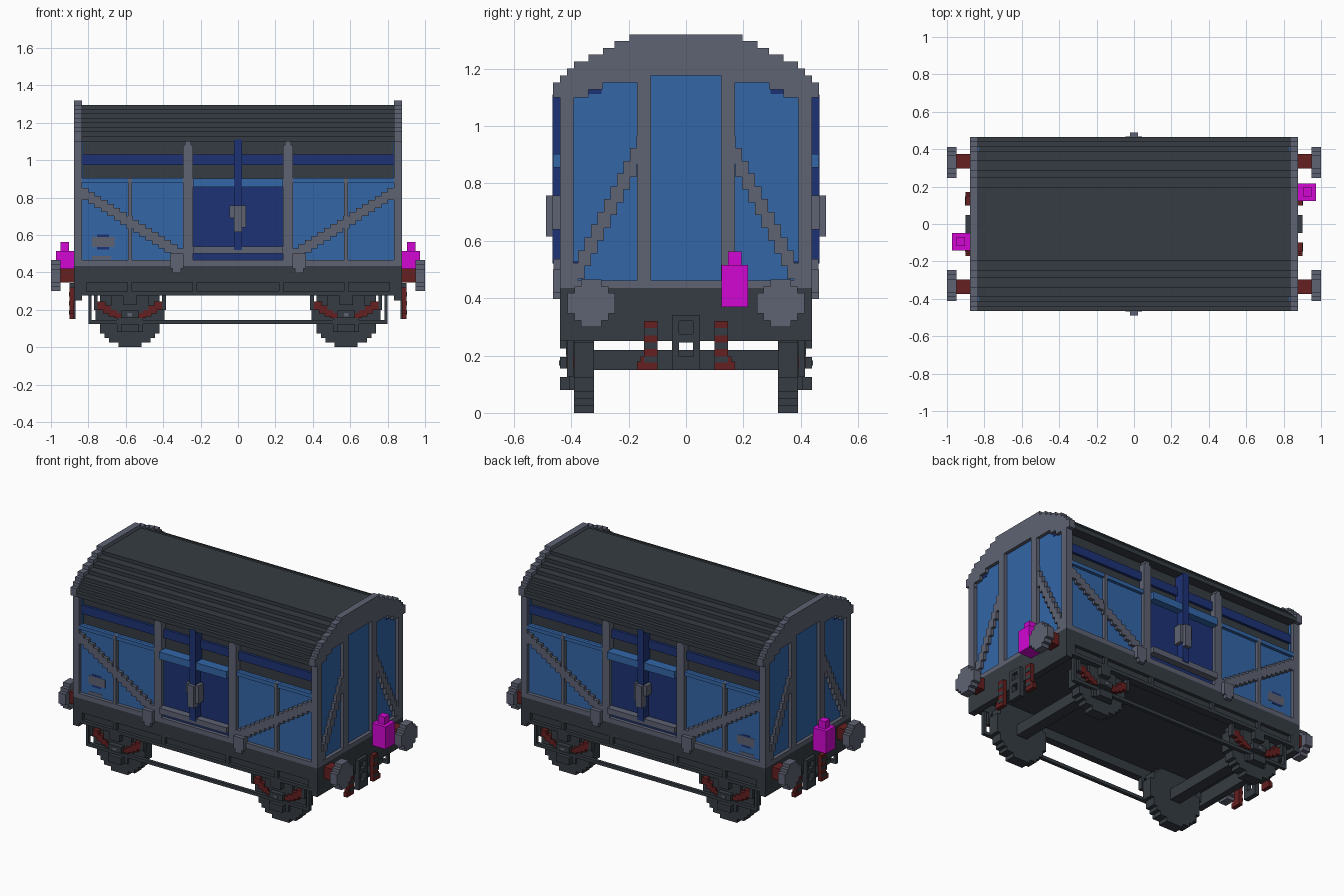
import bpy, bmesh, math

cube = bpy.data.objects.get("Cube")
if cube:
    bpy.data.objects.remove(cube, do_unlink=True)

V = 0.024  # size of one block step


def material(name, rgb):
    m = bpy.data.materials.new(name)
    m.use_nodes = True
    m.diffuse_color = (*rgb, 1)
    b = m.node_tree.nodes["Principled BSDF"]
    b.inputs["Base Color"].default_value = (*rgb, 1)
    b.inputs["Roughness"].default_value = 0.8
    return m


DARK = material("dark grey", (0.036, 0.045, 0.054))
GREY = material("mid grey", (0.112, 0.125, 0.172))
BLUE = material("blue", (0.033, 0.133, 0.390))
NAVY = material("navy", (0.012, 0.032, 0.178))
RED = material("dark red", (0.130, 0.014, 0.014))
PINK = material("magenta", (0.65, 0.002, 0.65))


def boxes(name, mat, items, mirror=""):
    """Join boxes (x0, x1, y0, y1, z0, z1), repeated across the named axes."""
    bm = bmesh.new()
    for sx in ((1, -1) if "x" in mirror else (1,)):
        for sy in ((1, -1) if "y" in mirror else (1,)):
            for x0, x1, y0, y1, z0, z1 in items:
                r = bmesh.ops.create_cube(bm, size=1)
                for v in r["verts"]:
                    v.co.x = sx * ((x0 + x1) / 2 + v.co.x * (x1 - x0))
                    v.co.y = sy * ((y0 + y1) / 2 + v.co.y * (y1 - y0))
                    v.co.z = (z0 + z1) / 2 + v.co.z * (z1 - z0)
    bmesh.ops.recalc_face_normals(bm, faces=bm.faces)
    me = bpy.data.meshes.new(name)
    bm.to_mesh(me)
    bm.free()
    me.materials.append(mat)
    ob = bpy.data.objects.new(name, me)
    bpy.context.collection.objects.link(ob)
    return ob


def disc_rows(radius, n):
    """Half width, bottom and top of each row of a stepped disc (odd n)."""
    h = 2 * radius / n
    for i in range(n):
        z = -radius + i * h
        half = math.sqrt(radius ** 2 - (z + h / 2) ** 2)
        yield (round(half / h - 0.5) + 0.5) * h, z, z + h


def steps(a0, b0, a1, b1, n, half):
    """Stepped diagonal: (a start, a end, b low, b high) for n columns."""
    for i in range(n):
        t = (i + 0.5) / n
        a, b = a0 + (a1 - a0) * i / n, b0 + (b1 - b0) * t
        yield a, a + (a1 - a0) / n, b - half, b + half


# Roof: stacked rows, with end arches one step taller
ROWS = [(0.464, 1.10, 1.152), (0.44, 1.152, 1.177), (0.415, 1.177, 1.20),
        (0.39, 1.20, 1.225), (0.34, 1.225, 1.25), (0.29, 1.25, 1.272),
        (0.25, 1.272, 1.296), (0.197, 1.296, 1.319)]
boxes("roof", DARK, [(-0.84, 0.84, -w, w, max(1.10, a - V), b - V) for w, a, b in ROWS])
arch = [(0.834, 0.877, -w, w, a, b) for w, a, b in ROWS[2:]]
arch += [(0.834, 0.85, -w, w, a, b) for w, a, b in ROWS[:2]]
for inner, outer, z0, z1 in ((0.39, 0.44, 1.075, 1.10), (0.34, 0.464, 1.10, 1.128),
                             (0.29, 0.464, 1.128, 1.152), (0.122, 0.44, 1.152, 1.177)):
    for s in (1, -1):
        arch.append((0.85, 0.877, *sorted((s * inner, s * outer)), z0, z1))
boxes("end_arch", GREY, arch, "x")

# Body core, end panels and end framing
boxes("body_core", DARK, [(-0.835, 0.835, -0.40, 0.40, 0.40, 1.12)])
boxes("end_panel", BLUE, [(0.83, 0.855, -0.415, 0.415, 0.43, 1.178)], "x")
boxes("corner_post", GREY, [(0.834, 0.877, 0.393, 0.44, 0.435, 1.10)], "xy")
boxes("end_post", GREY, [(0.85, 0.877, 0.122, 0.171, 0.435, 1.16)], "xy")
boxes("end_sill", GREY, [(0.85, 0.877, -0.40, 0.40, 0.435, 0.462)], "x")
boxes("end_brace", GREY, [(0.85, 0.876, min(a, b), max(a, b), z0, z1)
                          for a, b, z0, z1 in steps(0.40, 0.45, 0.15, 0.94, 11, 0.05)], "xy")
boxes("end_panel_fleck", NAVY, [(0.85, 0.858, 0.295, 0.34, 1.112, 1.128),
                                (0.85, 0.858, 0.375, 0.392, 0.515, 0.53)], "xy")

# Side panels, ledge, upper stripe, lintel and door
boxes("side_panel", BLUE, [(0.24, 0.836, 0.39, 0.417, 0.44, 0.905)], "xy")
boxes("panel_ledge", BLUE, [(0.24, 0.834, 0.39, 0.437, 0.88, 0.904)], "xy")
boxes("upper_stripe", NAVY, [(-0.834, 0.834, 0.39, 0.417, 0.975, 1.03)], "y")
boxes("side_door", NAVY, [(-0.245, 0.245, 0.39, 0.417, 0.45, 0.86)], "y")
boxes("door_lintel", BLUE, [(-0.241, 0.241, 0.39, 0.464, 0.855, 0.902)], "y")
boxes("door_bar", NAVY, [(-0.022, 0.022, 0.40, 0.466, 0.52, 1.11)], "y")
boxes("door_rail", GREY, [(-0.241, 0.241, 0.40, 0.462, 0.50, 0.537)], "y")
boxes("door_handle", GREY, [(-0.046, 0.044, 0.41, 0.468, 0.69, 0.757),
                            (0.020, 0.044, 0.41, 0.468, 0.64, 0.70),
                            (-0.022, 0.022, 0.44, 0.488, 0.615, 0.757)], "y")

# Side framing
boxes("side_sill", GREY, [(-0.84, 0.84, 0.39, 0.44, 0.435, 0.465)], "y")
boxes("door_post", GREY, [(0.241, 0.294, 0.39, 0.44, 0.45, 1.08),
                          (0.252, 0.283, 0.39, 0.44, 1.08, 1.105)], "xy")
boxes("panel_post", GREY, [(0.567, 0.588, 0.40, 0.439, 0.45, 0.905)], "xy")
boxes("side_brace", GREY, [(a, b, 0.40, 0.438, z0, z1)
                           for a, b, z0, z1 in steps(0.29, 0.485, 0.834, 0.83, 16, 0.033)], "xy")
boxes("post_bracket", GREY, [(0.292, 0.364, 0.40, 0.464, 0.42, 0.50),
                             (0.305, 0.35, 0.40, 0.464, 0.397, 0.42)], "xy")
boxes("label_plate", GREY, [(-0.78, -0.66, 0.41, 0.419, 0.535, 0.59),
                            (-0.78, -0.68, 0.41, 0.419, 0.47, 0.487)], "y")
boxes("label_mark", NAVY, [(-0.755, -0.69, 0.41, 0.419, 0.59, 0.602),
                           (-0.755, -0.69, 0.41, 0.419, 0.522, 0.535)], "y")

# Chassis: floor, channel-shaped sole bars with ribs, end beams
boxes("chassis_floor", DARK, [(-0.85, 0.85, -0.41, 0.41, 0.335, 0.42)])
boxes("sole_bar", DARK, [(-0.85, 0.85, 0.39, 0.418, 0.275, 0.43),
                         (-0.85, 0.85, 0.39, 0.44, 0.345, 0.435),
                         (-0.85, 0.85, 0.39, 0.44, 0.275, 0.297)], "y")
boxes("sole_bar_rib", DARK, [(x - 0.012, x + 0.012, 0.40, 0.439, 0.28, 0.35)
                             for x in (0.230, 0.578, 0.822)], "xy")
boxes("end_beam", DARK, [(0.834, 0.877, -0.44, 0.44, 0.25, 0.435)], "x")

# Buffers
boxes("buffer_stock", RED, [(0.87, 0.95, 0.335 - w, 0.335 + w, 0.383 + a, 0.383 + b)
                            for w, a, b in disc_rows(0.038, 3)], "xy")
boxes("buffer_head", GREY, [(0.948, 1.0, 0.33 - w, 0.33 + w, 0.382 + a, 0.382 + b)
                            for w, a, b in disc_rows(0.083, 7)], "xy")

# Coupling plate with openings, and banded red brackets beside it
boxes("coupling", DARK, [(0.87, 0.90, 0.024, 0.048, 0.15, 0.342),
                         (0.87, 0.90, -0.048, -0.024, 0.15, 0.342),
                         (0.87, 0.90, -0.03, 0.03, 0.15, 0.197),
                         (0.87, 0.90, -0.03, 0.03, 0.245, 0.275),
                         (0.87, 0.90, -0.03, 0.03, 0.32, 0.342)], "x")
boxes("end_bracket", RED, [(0.876, 0.902, 0.10, 0.146, 0.15, 0.32),
                           (0.876, 0.902, 0.12, 0.17, 0.15, 0.18),
                           (0.876, 0.902, 0.12, 0.158, 0.175, 0.197)], "xy")
boxes("bracket_band", DARK, [(0.90, 0.904, 0.10, 0.146, 0.27, 0.296),
                             (0.90, 0.904, 0.10, 0.146, 0.222, 0.246),
                             (0.90, 0.904, 0.10, 0.146, 0.175, 0.197)], "xy")

# Wheels and axles
AX, R = 0.578, 0.184
boxes("wheel", DARK, [(AX - w, AX + w, 0.32, 0.39, R + a, R + b)
                      for w, a, b in disc_rows(R, 15)], "xy")
boxes("axle", DARK, [(AX - 0.036, AX + 0.036, -0.33, 0.33, 0.15, 0.22)], "x")

# Axle boxes, leaf springs and tie rods
boxes("axle_box", DARK, [(AX - 0.10, AX + 0.10, 0.385, 0.408, 0.20, 0.28),
                         (AX - 0.07, AX + 0.07, 0.385, 0.408, 0.08, 0.22),
                         (AX - 0.048, AX + 0.048, 0.40, 0.44, 0.08, 0.125),
                         (AX - 0.048, AX + 0.048, 0.40, 0.44, 0.155, 0.195),
                         (AX - 0.036, AX + 0.036, 0.40, 0.44, 0.225, 0.28)], "xy")
spring = []
for s in (1, -1):
    for d0, d1, z0, z1 in ((0.13, 0.18, 0.20, 0.245), (0.10, 0.145, 0.18, 0.222),
                           (0.07, 0.115, 0.165, 0.20), (0.035, 0.085, 0.155, 0.182)):
        xs = sorted((AX + s * d0, AX + s * d1))
        spring.append((*xs, 0.388, 0.416, z0, z1))
boxes("leaf_spring", RED, spring, "xy")
boxes("spring_hanger", DARK, [(AX + d - 0.010, AX + d + 0.010, 0.388, 0.419, 0.20, 0.28)
                              for d in (-0.182, 0.182)], "xy")
boxes("axle_box_bolt", GREY, [(AX - 0.012, AX + 0.012, 0.43, 0.442, 0.165, 0.182)], "xy")
boxes("tie_rod", DARK, [(-0.80, 0.80, 0.392, 0.414, 0.125, 0.146),
                        (-0.80, -0.782, 0.392, 0.414, 0.125, 0.28),
                        (0.782, 0.80, 0.392, 0.414, 0.125, 0.28)], "y")

# Tail lamps, one at each end
for name, s, y in (("right_end_lamp", 1, 0.170), ("left_end_lamp", -1, -0.094)):
    parts = [(0.877, 0.973, 0.047, 0.37, 0.515), (0.903, 0.950, 0.024, 0.51, 0.563)]
    boxes(name, PINK, [(*sorted((s * x0, s * x1)), y - w, y + w, z0, z1)
                       for x0, x1, w, z0, z1 in parts])
